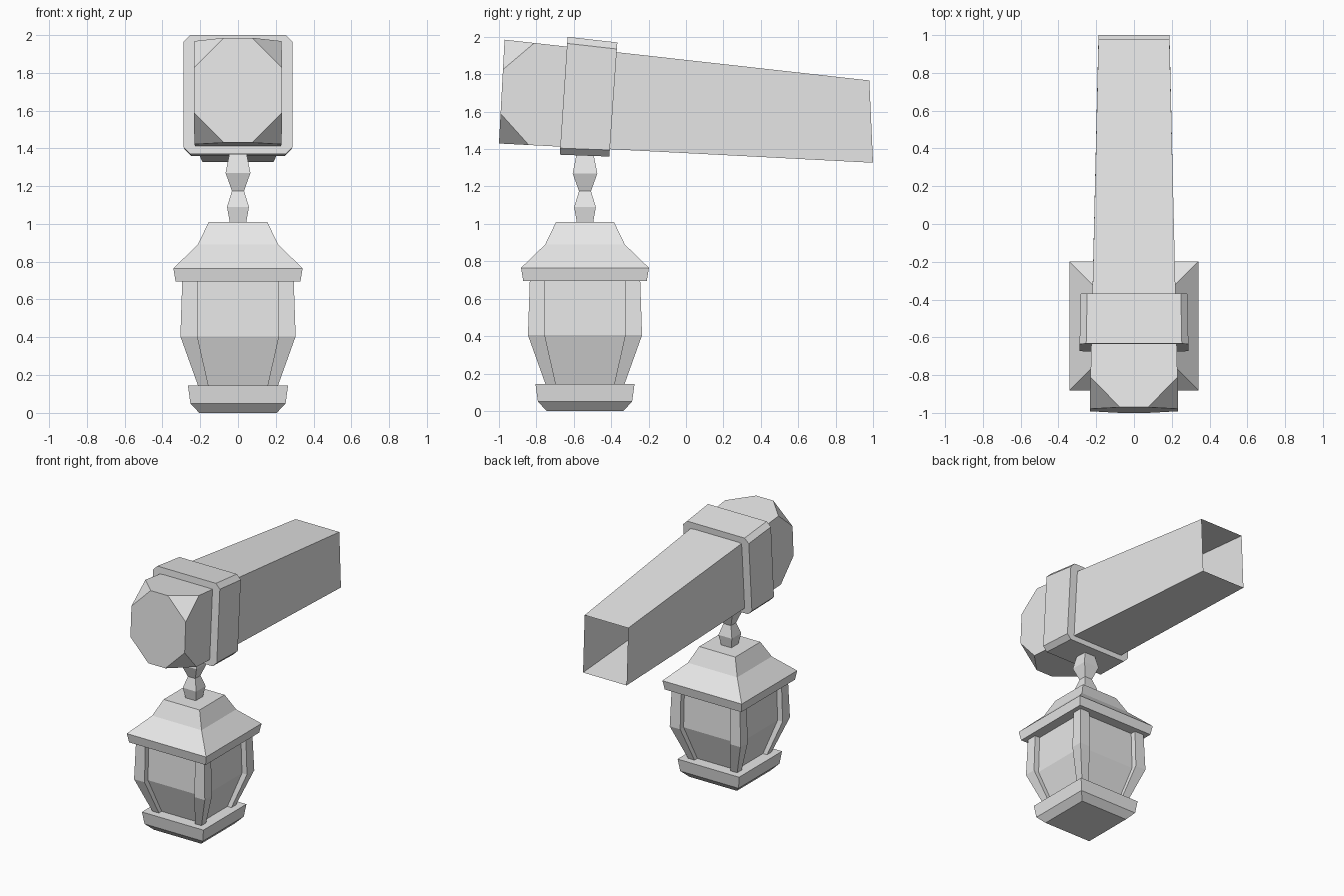
import bpy, bmesh
from mathutils import Vector

cube = bpy.data.objects.get("Cube")
if cube:
    bpy.data.objects.remove(cube, do_unlink=True)

grey = bpy.data.materials.new("plain grey")
grey.use_nodes = True
grey.diffuse_color = (0.8, 0.8, 0.8, 1)
grey.node_tree.nodes["Principled BSDF"].inputs["Base Color"].default_value = (0.8, 0.8, 0.8, 1)

LANTERN_Y = -0.54


def build(name, verts, faces):
    mesh = bpy.data.meshes.new(name)
    bm = bmesh.new()
    vs = [bm.verts.new(v) for v in verts]
    for f in faces:
        bm.faces.new([vs[i] for i in f])
    bmesh.ops.recalc_face_normals(bm, faces=bm.faces)
    bm.to_mesh(mesh)
    bm.free()
    mesh.materials.append(grey)
    obj = bpy.data.objects.new(name, mesh)
    bpy.context.scene.collection.objects.link(obj)
    return obj


def loft(name, rings, caps=True):
    """Skin a list of equal-sized point rings."""
    n = len(rings[0])
    faces = [(r * n + i, r * n + (i + 1) % n, (r + 1) * n + (i + 1) % n, (r + 1) * n + i)
             for r in range(len(rings) - 1) for i in range(n)]
    if caps:
        faces += [tuple(range(n)), tuple(range((len(rings) - 1) * n, len(rings) * n))]
    return build(name, [p for ring in rings for p in ring], faces)


CORNERS = [(-1, -1), (1, -1), (1, 1), (-1, 1)]


def square(half, z, x=0, y=0):
    return [(x + sx * half, LANTERN_Y + y + sy * half, z) for sx, sy in CORNERS]


def square_stack(name, profile):
    return loft(name, [square(h, z) for h, z in profile])


# Lantern: base, glass, roof and hanging link
square_stack("lantern_base", [(0.205, 0), (0.252, 0.05), (0.265, 0.145)])
square_stack("lantern_glass", [(0.175, 0.14), (0.262, 0.405), (0.252, 0.70)])
square_stack("lantern_roof", [(0.33, 0.695), (0.342, 0.765), (0.213, 0.89), (0.155, 1.01)])
square_stack("hanging_link", [(0.043, 1.005), (0.058, 1.09), (0.032, 1.175),
                              (0.066, 1.27), (0.045, 1.375)])

# Four bent corner posts, given as outer edge, inner edge, height
post = [(0.21, 0.155, 0.14), (0.305, 0.215, 0.405), (0.295, 0.215, 0.70)]
for i, (sx, sy) in enumerate(CORNERS):
    loft(f"corner_post_{i + 1}",
         [square((o - n) / 2, z, sx * (o + n) / 2, sy * (o + n) / 2) for o, n, z in post])


# Hollow tapering beam: front corners cut off, back end open
def beam_end(half, bottom, top):
    (yb, zb), (yt, zt) = bottom, top
    return [Vector(p) for p in ((-half, yb, zb), (half, yb, zb), (half, yt, zt), (-half, yt, zt))]


front = beam_end(0.234, (-1.0, 1.43), (-0.97, 1.985))
back = beam_end(0.188, (1.0, 1.327), (0.98, 1.767))
CUT = 0.16
verts, faces = [], []
for i in range(4):
    c = front[i]
    for target in (front[i - 1], front[(i + 1) % 4], back[i]):
        verts.append(c + (target - c).normalized() * CUT)
    verts.append(back[i])
for i in range(4):
    a, b = 4 * i, 4 * ((i + 1) % 4)
    faces.append((a, a + 1, a + 2))
    faces.append((a + 1, b, b + 2, b + 3, a + 3, a + 2))
faces.append([4 * i + k for i in range(4) for k in (0, 1)])
build("beam", verts, faces)


# Tilted collar with chamfered edges around the beam
def collar_ring(half, bottom, top, sx=1, sz=1):
    (yb, zb), (yt, zt) = bottom, top
    hz, mid, c = (zt - zb) / 2, (zt + zb) / 2, 0.035
    a, b = half - c, hz - c
    outline = [(-a, -hz), (a, -hz), (half, -b), (half, b),
               (a, hz), (-a, hz), (-half, b), (-half, -b)]
    return [(x * sx, (yb + yt) / 2 + (yt - yb) / 2 * z * sz / hz, mid + z * sz)
            for x, z in outline]


near = (0.288, (-0.675, 1.37), (-0.633, 2.0))
far = (0.283, (-0.41, 1.36), (-0.367, 1.97))
loft("collar", [collar_ring(*near, 0.78, 0.84), collar_ring(*near),
                collar_ring(*far), collar_ring(*far, 0.78, 0.84)], caps=False)
